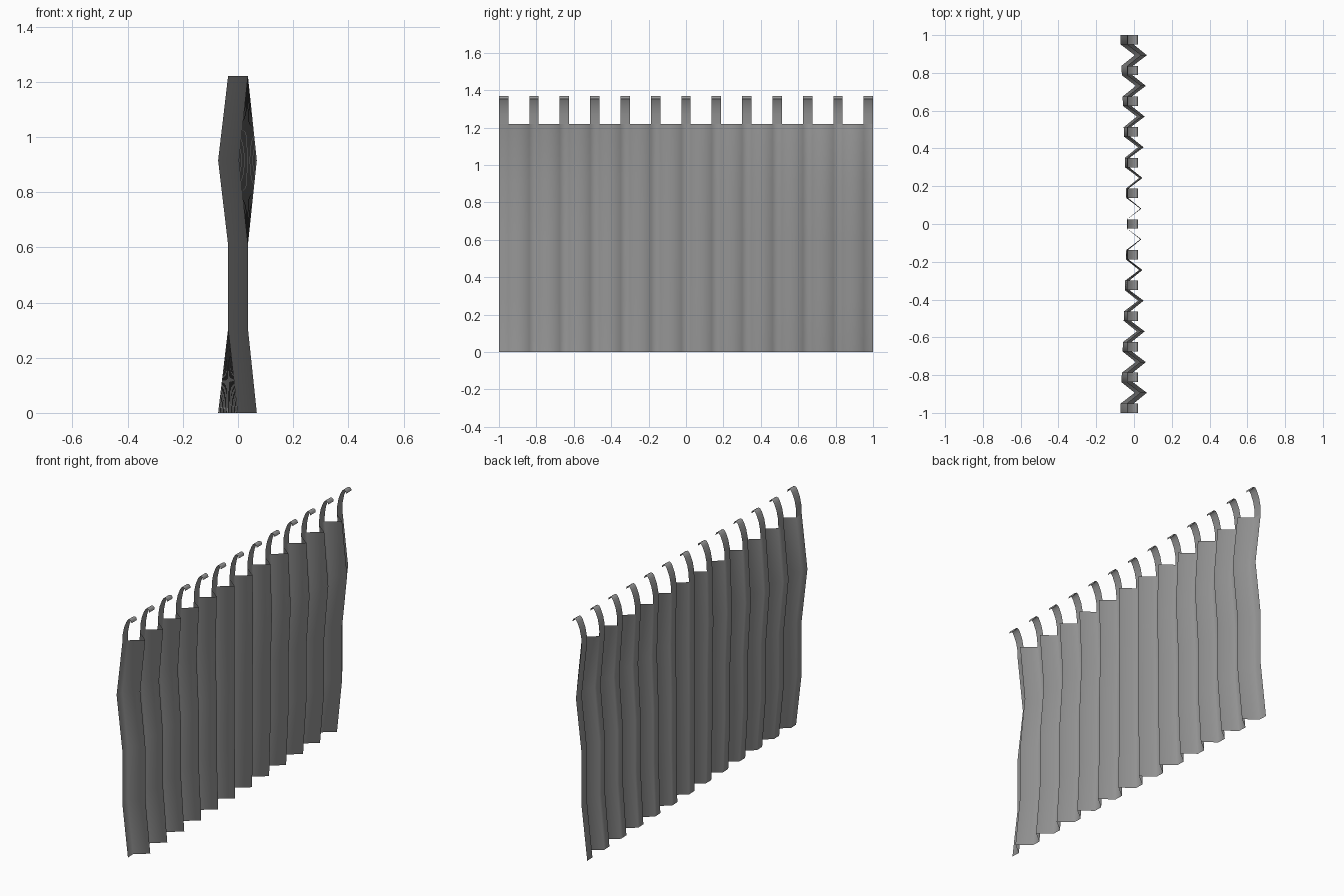
import bpy
import bmesh

cube = bpy.data.objects.get("Cube")
if cube:
    bpy.data.objects.remove(cube)

grey = bpy.data.materials.new("grey cloth")
grey.use_nodes = True
COLOUR = (0.3, 0.3, 0.3, 1)
grey.diffuse_color = COLOUR
grey.node_tree.nodes["Principled BSDF"].inputs["Base Color"].default_value = COLOUR

COUNT = 13          # hooks, one on each flat fold
WIDTH = 0.05        # width of a flat fold and its hook
PITCH = (2 - WIDTH) / (COUNT - 1)
DEPTH = 0.036       # half depth of the pleats
HEIGHT = 1.22


def add_sheet(bm, rows):
    """Skin equal-length rows of points into a grid of quads facing +x."""
    grid = [[bm.verts.new(p) for p in row] for row in rows]
    for low, high in zip(grid, grid[1:]):
        for i in range(len(low) - 1):
            bm.faces.new((low[i], low[i + 1], high[i + 1], high[i]))


def finish(bm, name):
    mesh = bpy.data.meshes.new(name)
    bm.to_mesh(mesh)
    bm.free()
    mesh.materials.append(grey)
    mesh.polygons.foreach_set("use_smooth", [True] * len(mesh.polygons))
    obj = bpy.data.objects.new(name, mesh)
    bpy.context.collection.objects.link(obj)
    return obj


fold_starts = [-1 + i * PITCH for i in range(COUNT)]

# Pleat outline in plan: flat fold at the back, sharp ridge at the front
pleats = []
for i, y in enumerate(fold_starts):
    pleats += [(-DEPTH, y), (-DEPTH, y + WIDTH)]
    if i < COUNT - 1:
        pleats.append((DEPTH, y + (WIDTH + PITCH) / 2))

# Hanging cloth, twisted a little at the hem and above the middle
twist = [-0.036, 0, 0, 0.036, 0]
bm = bmesh.new()
add_sheet(bm, [[(x + t * y, y, HEIGHT * k / 4) for x, y in pleats]
               for k, t in enumerate(twist)])
finish(bm, "curtain_cloth")

# Thin curved hooks along the top edge
hook_path = [(-DEPTH, HEIGHT), (-0.034, 1.27), (-0.025, 1.315), (-0.01, 1.352),
             (0, 1.367), (0.01, 1.37), (0.019, 1.365), (0.022, 1.352)]
bm = bmesh.new()
for y in fold_starts:
    add_sheet(bm, [[(x, y, z), (x, y + WIDTH, z)] for x, z in hook_path])
finish(bm, "curtain_hooks")
